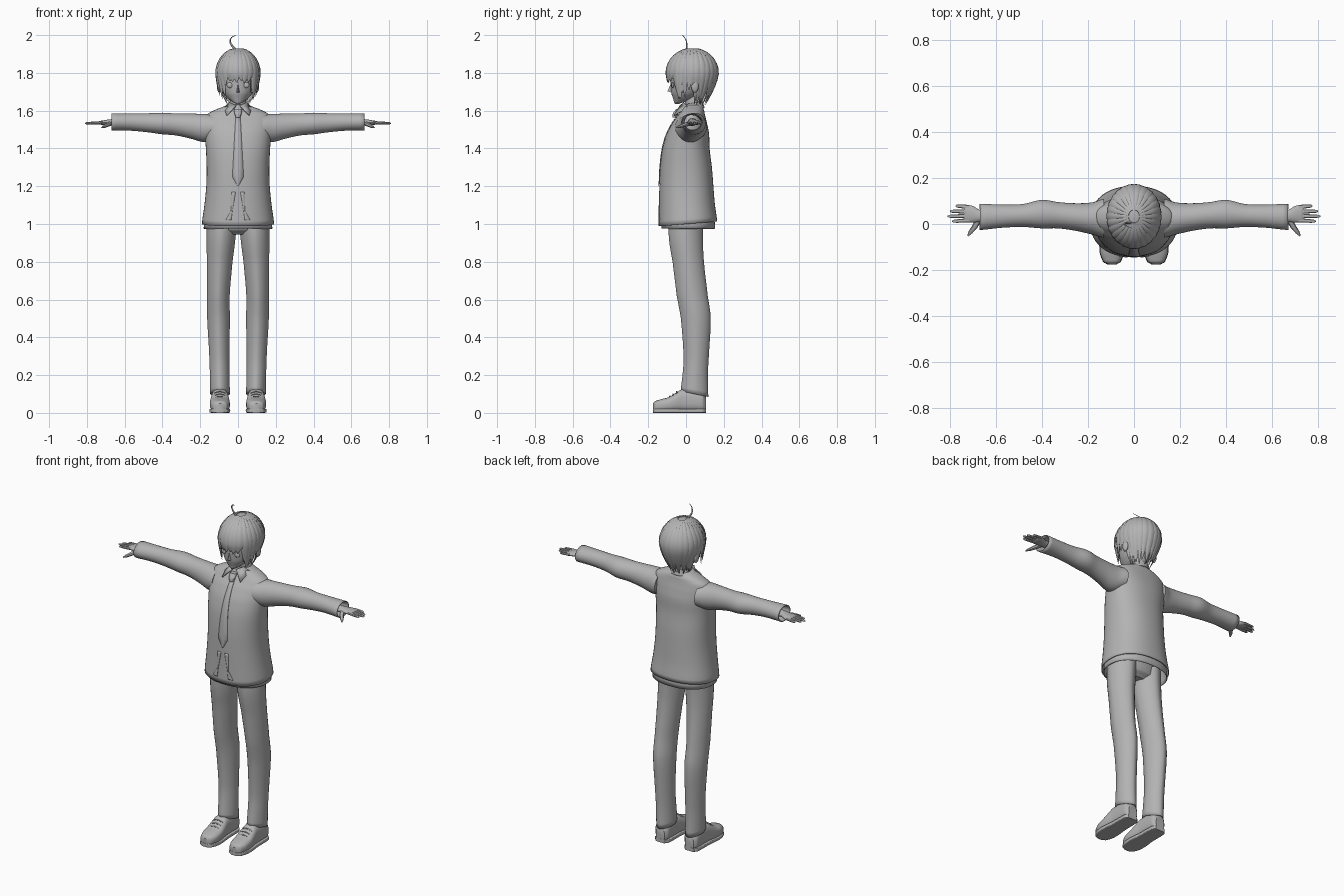
import bpy, bmesh, math, random
from mathutils import Vector

random.seed(4)
if "Cube" in bpy.data.objects:
    bpy.data.objects.remove(bpy.data.objects["Cube"])

grey = bpy.data.materials.new("plain grey")
grey.use_nodes = True
grey.diffuse_color = (0.45, 0.45, 0.45, 1)
grey.node_tree.nodes["Principled BSDF"].inputs["Base Color"].default_value = grey.diffuse_color
parts = []


def finish(name, bm, mirror=False, shell=0):
    bmesh.ops.recalc_face_normals(bm, faces=bm.faces[:])
    mesh = bpy.data.meshes.new(name)
    bm.to_mesh(mesh)
    bm.free()
    mesh.materials.append(grey)
    ob = bpy.data.objects.new(name, mesh)
    bpy.context.collection.objects.link(ob)
    if mirror:
        ob.modifiers.new("mirror", "MIRROR").use_mirror_merge = False
    if shell:
        ob.modifiers.new("shell", "SOLIDIFY").thickness = shell
    parts.append(ob)
    return ob


def sample(rings, n=4):
    """Smoothly fill in between the given sections."""
    out = []
    for i in range(len(rings) - 1):
        p = [rings[max(i - 1, 0)], rings[i], rings[i + 1], rings[min(i + 2, len(rings) - 1)]]
        for k in range(n):
            t = k / n
            out.append([b + t * (c - a) / 2 + t * t * (2 * a - 5 * b + 4 * c - d) / 2
                        + t ** 3 * (3 * b - a - 3 * c + d) / 2 for a, b, c, d in zip(*p)])
            out[-1][0] = p[1][0] + t * (p[2][0] - p[1][0])
    return out + [list(rings[-1])]


def skin(bm, rows, caps=(True, True), closed=True):
    vs = [[bm.verts.new(c) for c in r] for r in rows]
    n = len(vs[0])
    for a, b in zip(vs, vs[1:]):
        for j in range(n if closed else n - 1):
            k = (j + 1) % n
            bm.faces.new((a[j], a[k], b[k], b[j]))
    for use, r in zip(caps, (vs[0], vs[-1])):
        if use:
            bm.faces.new(r)


def loft(name, rings, axis="z", power=2.0, caps=(True, True), sides=32, warp=None, **kw):
    """Rings hold: position on the axis, two centres, two radii."""
    rows = []
    for t, a, b, ra, rb in sample(rings):
        row = []
        for j in range(sides):
            an = math.tau * j / sides
            c, s = math.cos(an), math.sin(an)
            u = a + ra * math.copysign(abs(c) ** (2 / power), c)
            v = b + rb * math.copysign(abs(s) ** (2 / power), s)
            p = Vector({"z": (u, v, t), "x": (t, u, v), "y": (u, t, v)}[axis])
            row.append(warp(p) if warp else p)
        rows.append(row)
    bm = bmesh.new()
    skin(bm, rows, caps)
    return finish(name, bm, **kw)


def strand(bm, pts, widths, flat, centre, sides=8):
    """Tapered strip along a path, its flat side facing away from centre."""
    rows = []
    for i, (p, w) in enumerate(zip(pts, widths)):
        t = (pts[min(i + 1, len(pts) - 1)] - pts[max(i - 1, 0)]).normalized()
        side = t.cross(p - centre).normalized()
        n = side.cross(t)
        rows.append([p + side * w * math.cos(math.tau * j / sides)
                     + n * w * flat * math.sin(math.tau * j / sides) for j in range(sides)])
    skin(bm, rows)


# Jacket body, flared and slanting at the hem
TORSO = [(1.0, 0, .01, .191, .155), (1.1, 0, .005, .178, .148), (1.2, 0, .002, .168, .143),
         (1.3, 0, 0, .166, .137), (1.4, 0, 0, .17, .125), (1.48, 0, .01, .176, .112),
         (1.54, 0, .02, .178, .09), (1.58, 0, .03, .165, .07), (1.605, 0, .035, .12, .06),
         (1.63, 0, .035, .06, .048)]


def hem(p):
    p.z += .08 * p.y * max(0, 1 - (p.z - 1) / .15)
    return p


loft("jacket_body", TORSO, power=2.25, caps=(False, True), sides=48, warp=hem, shell=.005)
loft("shirt_hem", [(.975, 0, .012, .182, .142), (1.08, 0, .01, .172, .138)], power=2.25,
     caps=(False, True), sides=48, shell=.004)


def front_y(x, z):
    rows = sample(TORSO)
    i = max(k for k in range(len(rows) - 1) if rows[k][0] <= z or k == 0)
    a, b = rows[i], rows[i + 1]
    f = (z - a[0]) / (b[0] - a[0])
    _, _, yc, rx, ry = [m + f * (n - m) for m, n in zip(a, b)]
    return yc - ry * (1 - min(1, abs(x / rx)) ** 2.25) ** (1 / 2.25)


def plate(name, outline, lift, **kw):
    """Thin panel hugging the chest; outline rows are height, left x, right x."""
    bm = bmesh.new()
    rows = []
    for (z0, a0, b0), (z1, a1, b1) in zip(outline, outline[1:]):
        for k in range(9):
            f = k / 8
            z, a, b = z0 + f * (z1 - z0), a0 + f * (a1 - a0), b0 + f * (b1 - b0)
            rows.append([(x, front_y(x, z) - lift, z) for x in (a, (a + b) / 2, b)])
    skin(bm, rows, (False, False), closed=False)
    bmesh.ops.remove_doubles(bm, verts=bm.verts[:], dist=.0002)
    return finish(name, bm, shell=.003, **kw)


plate("tie", [(1.58, -.012, .012), (1.25, -.03, .03), (1.2, -.002, .002)], .004)
plate("jacket_front_edges", [(1.17, .012, .035), (1.07, .03, .036), (1.02, .036, .066)],
      .002, mirror=True)
loft("tie_knot", [(1.565, 0, -.062, .012, .01), (1.585, 0, -.055, .019, .014),
                  (1.608, 0, -.04, .022, .014)], sides=12)

# Neck, collar stand and folded collar points
loft("neck", [(1.6, 0, .04, .045, .045), (1.7, 0, .04, .042, .045)])
loft("collar_stand", [(1.61, 0, .036, .064, .062), (1.63, 0, .037, .056, .056),
                      (1.645, 0, .038, .051, .052)], caps=(False, False), shell=.004,
     warp=lambda p: p + Vector((0, 0, .15 * p.y - .01)))
bm = bmesh.new()
flap = [(.008, -.03, 1.625), (.045, -.008, 1.642), (.072, .012, 1.615), (.058, -.062, 1.572)]
bm.faces.new([bm.verts.new(p) for p in flap])
finish("collar_points", bm, mirror=True, shell=.005)

# Sleeves, open at the cuff
loft("sleeves", [(.13, .025, 1.51, .085, .07), (.18, .024, 1.508, .07, .075),
                 (.25, .03, 1.518, .06, .066), (.33, .038, 1.527, .057, .058),
                 (.4, .043, 1.532, .062, .057), (.48, .037, 1.536, .05, .05),
                 (.57, .034, 1.54, .05, .046), (.67, .031, 1.54, .057, .046)],
     axis="x", caps=(True, False), mirror=True, shell=.005)

# Hands
loft("palms", [(.6, .033, 1.54, .025, .021), (.67, .035, 1.538, .026, .017),
               (.7, .042, 1.537, .036, .014), (.73, .045, 1.536, .037, .01),
               (.738, .045, 1.536, .033, .006)], axis="x", sides=16, mirror=True)
bm = bmesh.new()
below = Vector((.75, .04, 0))
for y, tip in ((.074, .775), (.054, .8), (.035, .81), (.016, .79)):
    path = [Vector((.715 + (tip - .715) * f, y + (y - .045) * .15 * f, 1.537 - .004 * f))
            for f in (0, .4, .75, .93, 1)]
    strand(bm, path, (.009, .0085, .0075, .006, .002), .9, below)
thumb = [Vector(p) for p in ((.675, .02, 1.532), (.692, -.012, 1.524), (.71, -.035, 1.515), (.722, -.052, 1.51))]
strand(bm, thumb, (.014, .012, .009, .003), .9, below)
finish("fingers", bm, mirror=True)

# Trousers, creased front and back, cuffs dropping to the heel
loft("trouser_seat", [(.945, 0, 0, .1, .05), (.97, 0, 0, .148, .082), (1.08, 0, 0, .155, .09)])
loft("trouser_legs", [(.1, .095, .045, .052, .073), (.2, .097, .049, .052, .067),
                      (.3, .099, .054, .053, .067), (.5, .103, .052, .06, .079),
                      (.62, .104, .033, .06, .082), (.8, .097, .012, .068, .083),
                      (.92, .09, 0, .076, .09), (1.02, .085, 0, .08, .092)],
     power=1.75, caps=(False, True), mirror=True, shell=.004,
     warp=lambda p: p + Vector((0, 0, -.2 * (p.y - .045) * max(0, 1 - (p.z - .1) / .15))))

# Shoes: length, top height and half width of each section
SHOE = [(-.175, .05, .018), (-.165, .062, .036), (-.13, .073, .05), (-.09, .084, .053),
        (-.05, .108, .05), (-.02, .125, .046), (.05, .122, .045), (.09, .11, .042), (.105, .085, .028)]
loft("shoe_uppers", [(y, .096, h / 2 + .003, w, h / 2 - .003) for y, h, w in SHOE],
     axis="y", power=2.7, mirror=True)
loft("shoe_soles", [(y * 1.005, .096, .011, w + .002, .011) for y, h, w in SHOE],
     axis="y", power=7, mirror=True)
bm = bmesh.new()
for y, z in ((-.085, .088), (-.068, .1), (-.05, .113)):
    path = [Vector((.096 + x, y, z - 9 * x * x)) for x in (-.03, -.015, 0, .015, .03)]
    strand(bm, path, [.004] * 5, .8, Vector((.096, y, 0)), 6)
finish("shoe_laces", bm, mirror=True)

# Head with pointed chin, nose, ears, eyes and mouth
loft("head", [(1.636, 0, -.047, .01, .012), (1.645, 0, -.036, .028, .027), (1.665, 0, -.014, .053, .055),
              (1.69, 0, 0, .074, .077), (1.72, 0, .01, .088, .09), (1.76, 0, .02, .096, .102),
              (1.82, 0, .03, .1, .115), (1.88, 0, .03, .08, .095), (1.905, 0, .03, .03, .04)])
bm = bmesh.new()
nose = [bm.verts.new(p) for p in ((0, -.098, 1.703), (-.01, -.074, 1.694), (.01, -.074, 1.694), (0, -.08, 1.745))]
for tri in ((0, 1, 2), (0, 2, 3), (0, 3, 1)):
    bm.faces.new([nose[i] for i in tri])
finish("nose", bm)


def blob(name, loc, size, mirror=True):
    bm = bmesh.new()
    bmesh.ops.create_uvsphere(bm, u_segments=16, v_segments=10, radius=1)
    bmesh.ops.scale(bm, vec=size, verts=bm.verts[:])
    bmesh.ops.translate(bm, vec=loc, verts=bm.verts[:])
    finish(name, bm, mirror)


blob("ears", (.1, .047, 1.73), (.012, .02, .034))
blob("eyes", (.042, -.069, 1.735), (.018, .008, .015))
blob("mouth", (0, -.062, 1.672), (.013, .006, .002), False)

# Hair: a cap plus overlapping pointed locks
MID = Vector((0, .033, 1.8))


def hair_point(a, t, tip, scale=1):
    """Azimuth a is zero at the front; t runs from the crown to the tip."""
    if t < .6:
        an = t / .6 * math.pi / 2
        z, r = .13 * math.cos(an), math.sin(an)
    else:
        z = (tip - 1.8) * (t - .6) / .4
        inward = .2 if abs(a) < 1.7 else .5
        r = 1 - inward * (max(0, -z) / .17) ** 1.5
    return MID + Vector((.113 * r * math.sin(a), -.134 * r * math.cos(a), z)) * scale


def fringe(a):
    a = abs(a)
    return 1.75 if a < .75 else 1.665 if a < 1.3 else 1.72 if a < 1.75 else 1.645


cap = bmesh.new()
angles = [-math.pi + math.tau * j / 48 for j in range(48)]
skin(cap, [[hair_point(a, .02 + .98 * i / 16, max(fringe(a) + .03, 1.69), .98) for a in angles]
           for i in range(17)], (True, False))
finish("hair_cap", cap, shell=.004)

locks = bmesh.new()
for layer, count in ((1.0, 30), (1.015, 26)):
    for j in range(count):
        a = -math.pi + math.tau * (j + layer * 30 % 1) / count
        tip = fringe(a) + random.uniform(-.018, .022)
        sway = random.uniform(-.1, .1)
        steps = [i / 12 for i in range(13)]
        path = [hair_point(a + sway * f * f, .08 + .92 * f, tip, layer) for f in steps]
        width = [.001 + .019 * min(1, .2 + 1.6 * f) * min(1, (1 - f) * 2.6) ** .8 for f in steps]
        strand(locks, path, width, .3, MID, 6)
finish("hair_locks", locks)

# Single curl standing on the crown
curl = bmesh.new()
path = [Vector(p[1:]) for p in sample([(0, -.01, .005, 1.92), (1, -.032, .004, 1.945), (2, -.042, .002, 1.967),
                                      (3, -.033, -.008, 1.988), (4, -.01, -.018, 1.999)])]
strand(curl, path, [.006 * (1 - i / len(path)) + .0008 for i in range(len(path))], .7, Vector((0, -1, 1.96)))
finish("hair_curl", curl)

# Smooth shading with sharp edges kept
bpy.ops.object.select_all(action="DESELECT")
for ob in parts:
    ob.select_set(True)
bpy.context.view_layer.objects.active = parts[0]
bpy.ops.object.shade_smooth_by_angle(angle=math.radians(42))
